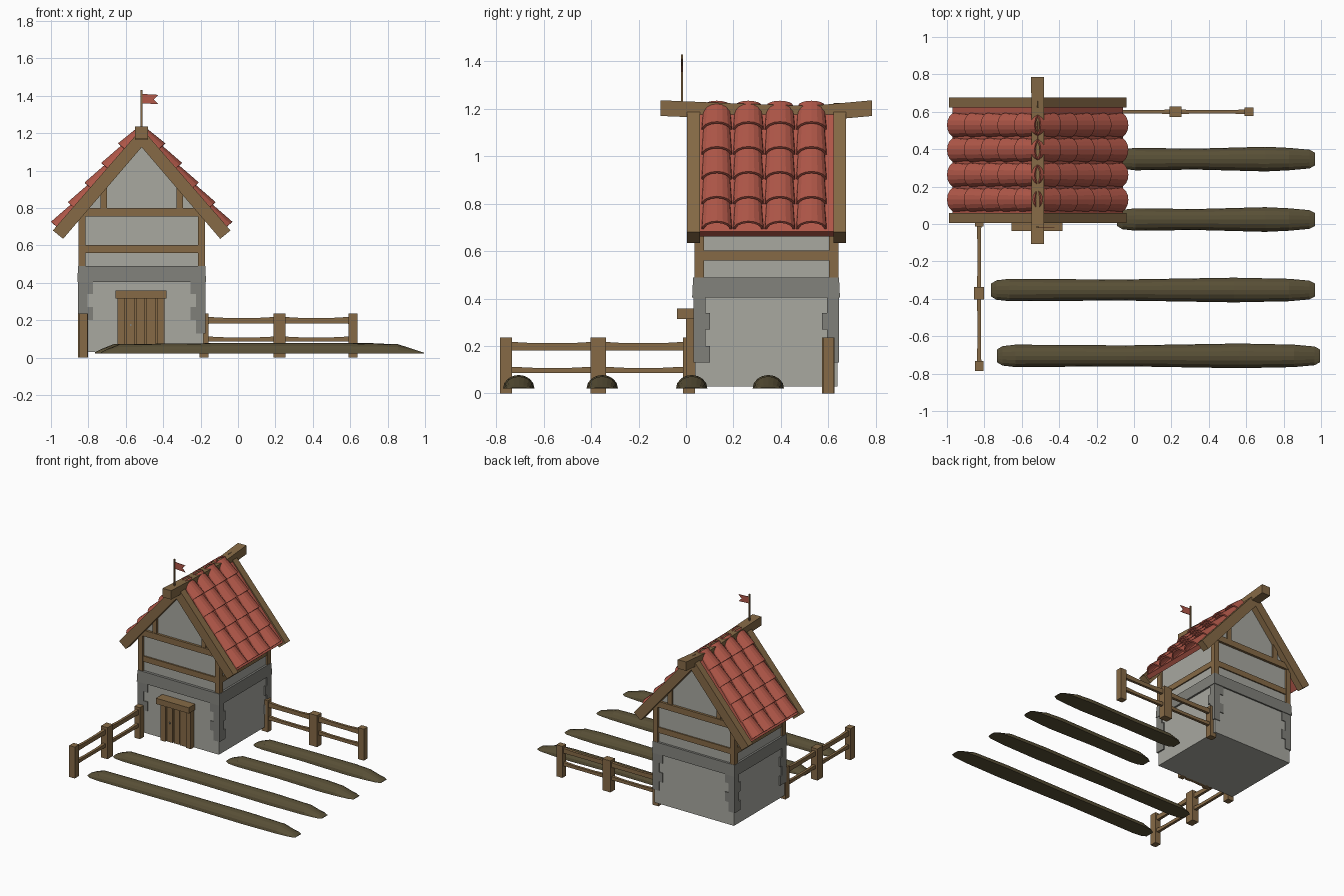
import bpy, bmesh, math

if "Cube" in bpy.data.objects:
    bpy.data.objects.remove(bpy.data.objects["Cube"])

CX, CY = -0.515, 0.338          # house centre
SLOPE = math.atan(1.17)         # roof pitch
RIDGE_Z = 1.22


def mat(name, r, g, b):
    m = bpy.data.materials.new(name)
    lin = [((c / 255 + 0.055) / 1.055) ** 2.4 for c in (r, g, b)]
    m.diffuse_color = (*lin, 1)
    m.use_nodes = True
    m.node_tree.nodes["Principled BSDF"].inputs["Base Color"].default_value = m.diffuse_color
    return m


WOOD = mat("wood", 134, 106, 70)
STONE = mat("stone", 128, 128, 122)
PLASTER = mat("plaster", 168, 168, 160)
TILE = mat("red tile", 178, 88, 73)
SOIL = mat("soil", 88, 79, 54)


def finish(name, bm, material):
    bmesh.ops.recalc_face_normals(bm, faces=bm.faces)
    me = bpy.data.meshes.new(name)
    bm.to_mesh(me)
    bm.free()
    me.materials.append(material)
    ob = bpy.data.objects.new(name, me)
    bpy.context.collection.objects.link(ob)
    return ob


def loft(name, rings, material):
    """Skin a list of equal-length closed rings and cap both ends."""
    bm = bmesh.new()
    vs = [[bm.verts.new(p) for p in ring] for ring in rings]
    n = len(vs[0])
    for a, b in zip(vs, vs[1:]):
        for i in range(n):
            j = (i + 1) % n
            bm.faces.new((a[i], a[j], b[j], b[i]))
    bm.faces.new(vs[0])
    bm.faces.new(vs[-1])
    return finish(name, bm, material)


def box(name, x0, x1, y0, y1, z0, z1, material, flare=0.0):
    """Box by its limits; flare widens the bottom."""
    def ring(z, f):
        return [(x0 - f, y0 - f, z), (x1 + f, y0 - f, z), (x1 + f, y1 + f, z), (x0 - f, y1 + f, z)]
    return loft(name, [ring(z0, flare), ring(z1, 0)], material)


def prism_y(name, pts, y0, y1, material):
    """Extrude an x,z outline along y."""
    return loft(name, [[(x, y, z) for x, z in pts] for y in (y0, y1)], material)


# Stone ground floor, band and corner stones
box("ground_floor_wall", -0.845, -0.185, 0.038, 0.638, 0.03, 0.42, PLASTER)
box("stone_band", -0.855, -0.175, 0.03, 0.645, 0.405, 0.49, STONE, 0.004)
for sx in (-1, 1):
    for sy in (-1, 1):
        for k in range(4):
            wx, wy = ((0.05, 0.07), (0.08, 0.05))[k % 2]
            xo, yo = CX + sx * 0.34, CY + sy * 0.306
            xs = sorted((xo, xo - sx * wx))
            ys = sorted((yo, yo - sy * wy))
            box("corner_stone", *xs, *ys, 0.13 + 0.07 * k, 0.2 + 0.07 * k, STONE)

# Upper floor with gables
prism_y("upper_wall", [(CX - 0.325, 0.48), (CX + 0.325, 0.48), (CX + 0.325, 0.8),
                       (CX, 1.17), (CX - 0.325, 0.8)], 0.05, 0.628, PLASTER)

# Timber frame
for sx in (-1, 1):
    xs = sorted((CX + sx * 0.338, CX + sx * 0.3))
    for y0 in (0.035, 0.602):
        box("corner_post", *xs, y0, y0 + 0.041, 0.485, 0.79, WOOD)
    xs = sorted((CX + sx * 0.334, CX + sx * 0.31))
    box("side_beam", *xs, 0.06, 0.62, 0.56, 0.602, WOOD)
for y0 in (0.036, 0.61):
    box("gable_low_beam", CX - 0.32, CX + 0.32, y0 + 0.003, y0 + 0.027, 0.56, 0.602, WOOD)
    box("gable_high_beam", CX - 0.338, CX + 0.338, y0 - 0.004, y0 + 0.036, 0.755, 0.80, WOOD)
    for sx in (-1, 1):
        xc = CX + sx * 0.203
        box("gable_stud", xc - 0.018, xc + 0.018, y0, y0 + 0.03, 0.79, 0.95, WOOD)

# Roof slabs, barge boards and tiles on both slopes


def roof_point(side, s, h, y):
    return (CX + side * (s * math.cos(SLOPE) + h * math.sin(SLOPE)), y,
            RIDGE_Z - s * math.sin(SLOPE) + h * math.cos(SLOPE))


def tile(side, s_low, yc):
    bm = bmesh.new()
    rows = []
    s_up = max(s_low - 0.175, 0.0)
    for s, half, height in ((s_low, 0.066, 0.058), (s_up, 0.056, 0.032)):
        rows.append([bm.verts.new(roof_point(side, s, -0.01 + height * math.sin(math.pi * i / 8),
                                             yc + half * math.cos(math.pi * i / 8)))
                     for i in range(9)])
    for i in range(8):
        f = (rows[0][i], rows[0][i + 1], rows[1][i + 1], rows[1][i])
        bm.faces.new(f)
    bmesh.ops.recalc_face_normals(bm, faces=bm.faces)
    bm.normal_update()
    crown = bm.faces[:][4]
    if crown.normal.z < 0:
        bmesh.ops.reverse_faces(bm, faces=bm.faces[:])
    me = bpy.data.meshes.new("roof_tile")
    bm.to_mesh(me)
    bm.free()
    me.materials.append(TILE)
    ob = bpy.data.objects.new("roof_tile", me)
    bpy.context.collection.objects.link(ob)
    mod = ob.modifiers.new("thickness", "SOLIDIFY")
    mod.thickness = 0.01
    mod.offset = -1


for side in (-1, 1):
    prism_y("roof_slab", [(CX, 1.165), (CX, 1.215), (CX + side * 0.455, 0.683),
                          (CX + side * 0.43, 0.662)], 0.05, 0.625, TILE)
    for y0, y1 in ((0.005, 0.06), (0.622, 0.675)):
        prism_y("barge_board", [(CX, 1.125), (CX, 1.225), (CX + side * 0.475, 0.68),
                                (CX + side * 0.42, 0.635)], y0, y1, WOOD)
    for row in range(5):
        for col in range(4):
            tile(side, 0.69 - row * 0.138, 0.13 + col * 0.133)

# Sagging ridge beam
loft("ridge_beam", [[(CX - w, y, z - 0.066), (CX + w, y, z - 0.066), (CX + w, y, z), (CX - w, y, z)]
                    for y, z, w in ((-0.107, 1.236, 0.035), (0.2, 1.223, 0.033),
                                    (0.52, 1.212, 0.033), (0.785, 1.236, 0.035))], WOOD)

# Flag
box("flag_pole", CX - 0.005, CX + 0.005, -0.022, -0.012, 1.2, 1.43, WOOD)
prism_y("flag", [(CX, 1.41), (-0.425, 1.405), (-0.45, 1.38), (-0.425, 1.355), (CX, 1.36)],
        -0.019, -0.015, TILE)

# Door with planks, jambs and lintel
box("door_lintel", -0.655, -0.382, -0.038, 0.045, 0.315, 0.358, WOOD)
for x0 in (-0.643, -0.433):
    box("door_jamb", x0, x0 + 0.04, 0.0, 0.045, 0.03, 0.32, WOOD)
box("door_back", -0.61, -0.425, 0.027, 0.045, 0.03, 0.32, WOOD)
for k in range(3):
    x0 = -0.598 + k * 0.055
    box("door_plank", x0, x0 + 0.047, 0.012 + 0.003 * (k % 2), 0.04, 0.03, 0.316, WOOD)
box("door_handle", -0.577, -0.569, 0.004, 0.014, 0.168, 0.18, STONE)


# Fences: posts at stations along one axis, joined by bowed rails
def fence(axis, fixed, stations):
    def put(t, u, z):
        return (t, fixed + u, z) if axis == "x" else (fixed + u, t, z)
    for t, half in stations:
        w = 0.027 if half > 0.03 else 0.023
        loft("fence_post", [[put(t - half, -w, z), put(t + half, -w, z),
                             put(t + half, w, z), put(t - half, w, z)] for z in (0, 0.236)], WOOD)
    for (a, _), (b, _) in zip(stations, stations[1:]):
        for zc, hh in ((0.2, 0.019), (0.1, 0.014)):
            rings = []
            for f, k in ((0, 1), (0.3, 0.8), (0.7, 0.8), (1, 1)):
                t, h, w = a + (b - a) * f, hh * k, 0.012 * k
                z = zc - 0.003 * (k < 1)
                rings.append([put(t, -w, z - h), put(t, w, z - h), put(t, w, z + h), put(t, -w, z + h)])
            loft("fence_rail", rings, WOOD)


fence("y", -0.828, [(-0.759, 0.026), (-0.37, 0.033), (0.012, 0.025)])
fence("x", 0.6, [(0.615, 0.025), (0.222, 0.033), (-0.182, 0.025)])

# Ploughed furrows: half-round mounds with tapered ends
for x0, x1, yc in ((-0.733, 0.995, -0.705), (-0.765, 0.968, -0.353),
                   (-0.092, 0.968, 0.024), (-0.092, 0.968, 0.347)):
    L = x1 - x0
    rings = []
    for x, half, h in ((x0, 0.034, 0.006), (x0 + 0.03, 0.052, 0.022), (x0 + 0.1, 0.06, 0.05),
                       (x0 + 0.4 * L, 0.056, 0.056), (x0 + 0.75 * L, 0.066, 0.056),
                       (x1 - 0.14, 0.06, 0.05), (x1 - 0.03, 0.05, 0.014), (x1, 0.034, 0.004)):
        rings.append([(x, yc + half * math.cos(math.pi * i / 8),
                       0.022 + h * math.sin(math.pi * i / 8)) for i in range(9)])
    loft("soil_furrow", rings, SOIL)
